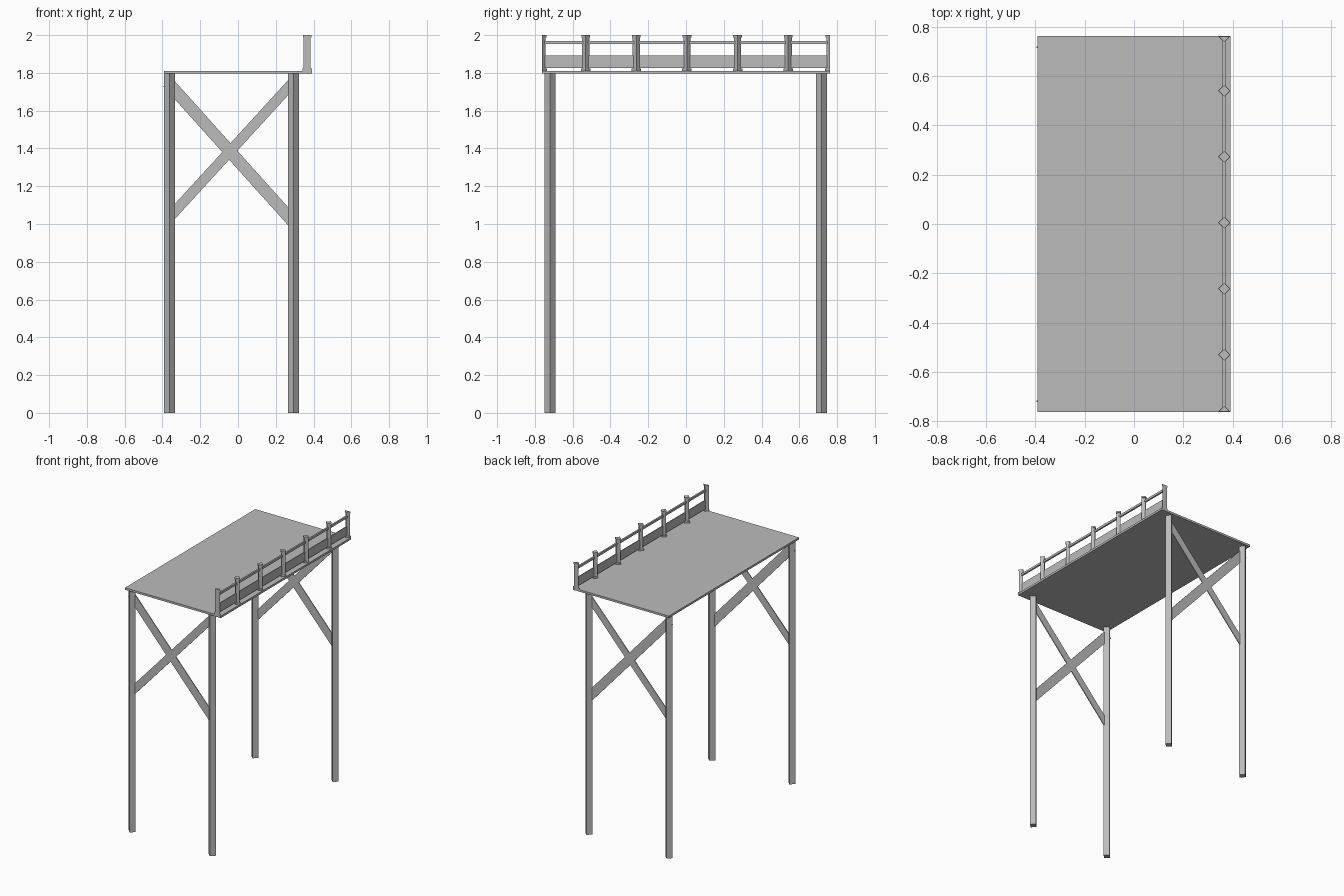
import bpy
import bmesh
from math import pi, atan2, hypot
from mathutils import Matrix

cube = bpy.data.objects.get("Cube")
if cube:
    bpy.data.objects.remove(cube, do_unlink=True)

grey = bpy.data.materials.new("plain_grey")
grey.use_nodes = True
colour = (0.5, 0.5, 0.5, 1)
grey.diffuse_color = colour
grey.node_tree.nodes["Principled BSDF"].inputs["Base Color"].default_value = colour


def finish(name, bm):
    mesh = bpy.data.meshes.new(name)
    bmesh.ops.recalc_face_normals(bm, faces=bm.faces)
    bm.to_mesh(mesh)
    bm.free()
    mesh.materials.append(grey)
    obj = bpy.data.objects.new(name, mesh)
    bpy.context.collection.objects.link(obj)


def box(name, centre, size, turn=0):
    bm = bmesh.new()
    place = Matrix.Translation(centre) @ Matrix.Rotation(turn, 4, "Y") @ Matrix.Diagonal((*size, 1))
    bmesh.ops.create_cube(bm, size=1, matrix=place)
    finish(name, bm)


def add_prism(bm, x, y, bottom, top, radius, half=0):
    """Diamond column; half = -1 or 1 keeps only the side facing the middle of an end."""
    corners = [(radius, 0), (0, radius), (-radius, 0), (0, -radius)]
    if half:
        corners = [(radius, 0), (-radius, 0), (0, -half * radius)]
    base = bm.faces.new([bm.verts.new((x + a, y + b, bottom)) for a, b in corners])
    grown = bmesh.ops.extrude_face_region(bm, geom=[base], use_keep_orig=True)
    verts = [v for v in grown["geom"] if isinstance(v, bmesh.types.BMVert)]
    bmesh.ops.translate(bm, verts=verts, vec=(0, 0, top - bottom))


def brace(name, y, start, end, width):
    (x0, z0), (x1, z1) = start, end
    length = hypot(x1 - x0, z1 - z0)
    box(name, ((x0 + x1) / 2, y, (z0 + z1) / 2), (length, 0.006, width), -atan2(z1 - z0, x1 - x0))


# Deck
box("deck", (0, 0, 1.803), (0.785, 1.525, 0.015))

# Legs and cross braces at each end
for side, y in (("front", -0.72), ("back", 0.718)):
    for hand, x in (("right", -0.363), ("left", 0.293)):
        bm = bmesh.new()
        add_prism(bm, x, y, 0, 1.796, 0.029)
        finish(f"{side}_{hand}_leg", bm)
    brace(f"{side}_falling_brace", y, (-0.372, 1.75), (0.293, 1.01), 0.064)
    brace(f"{side}_rising_brace", y, (-0.363, 1.035), (0.293, 1.752), 0.054)

# Railing posts with a foot and a cap, cut in half at the deck ends
rail_x = 0.366
posts = [(-0.762, -1)] + [(0.005 + 0.268 * i, 0) for i in range(-2, 3)] + [(0.762, 1)]
for number, (y, half) in enumerate(posts, 1):
    bm = bmesh.new()
    add_prism(bm, rail_x, y, 1.81, 1.822, 0.025, half)
    add_prism(bm, rail_x, y, 1.822, 1.988, 0.019, half)
    add_prism(bm, rail_x, y, 1.988, 2.0, 0.023, half)
    finish(f"railing_post_{number}", bm)

# Handrail and toe board
box("handrail", (rail_x, 0, 1.962), (0.012, 1.52, 0.016))
box("toe_board", (rail_x, 0, 1.858), (0.006, 1.52, 0.066))
